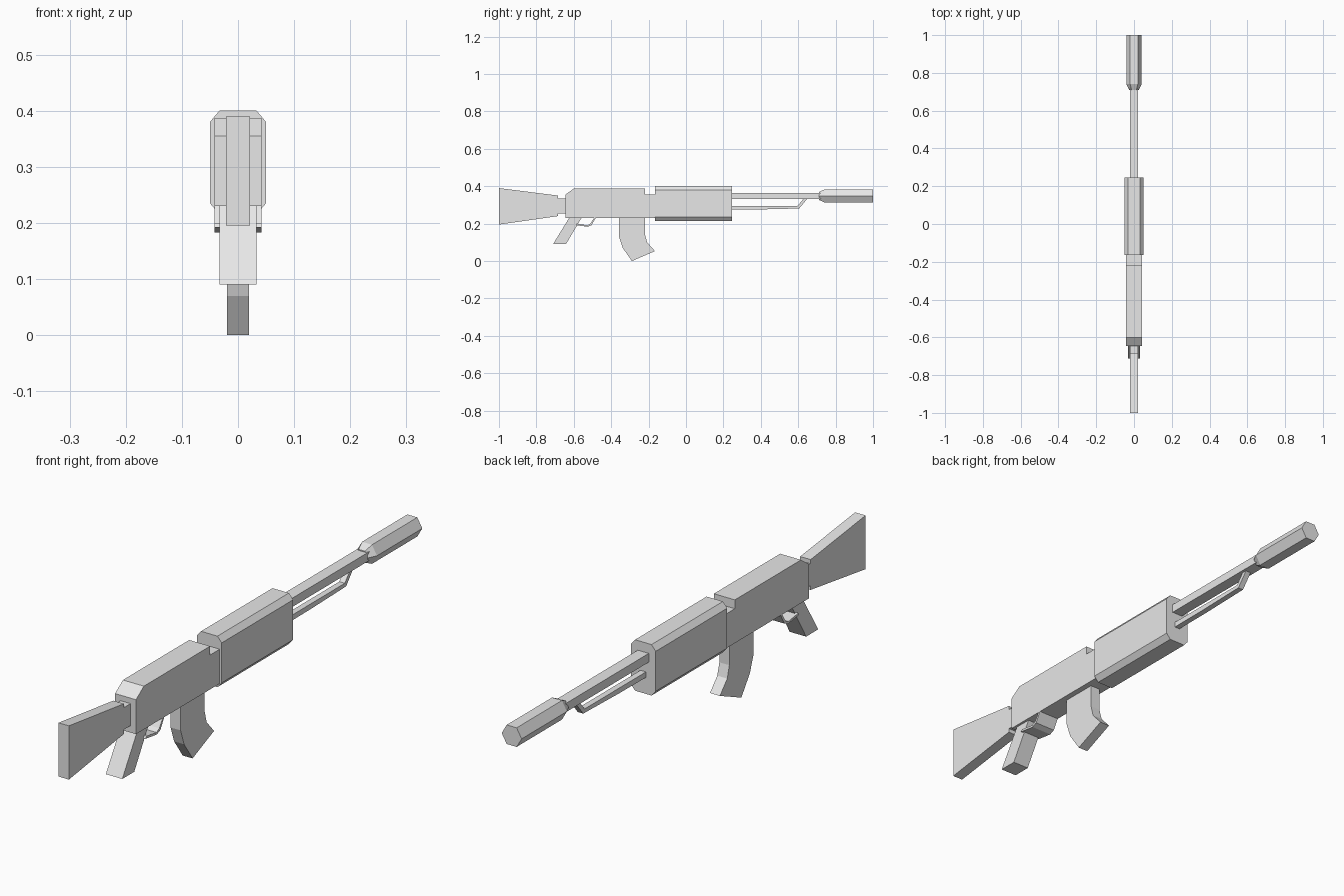
import bpy, bmesh, math
from mathutils import Vector

cube = bpy.data.objects.get("Cube")
if cube:
    bpy.data.objects.remove(cube, do_unlink=True)

grey = bpy.data.materials.new("light_grey")
grey.use_nodes = True
grey.diffuse_color = (0.8, 0.8, 0.8, 1)
grey.node_tree.nodes["Principled BSDF"].inputs["Base Color"].default_value = (0.8, 0.8, 0.8, 1)


def prism(name, points, offset):
    """Extrude a closed polygon of 3D points along an offset vector."""
    bm = bmesh.new()
    face = bm.faces.new([bm.verts.new(p) for p in points])
    new = bmesh.ops.extrude_face_region(bm, geom=[face])
    verts = [g for g in new["geom"] if isinstance(g, bmesh.types.BMVert)]
    bmesh.ops.translate(bm, verts=verts, vec=offset)
    bmesh.ops.recalc_face_normals(bm, faces=bm.faces)
    mesh = bpy.data.meshes.new(name)
    bm.to_mesh(mesh)
    bm.free()
    mesh.materials.append(grey)
    obj = bpy.data.objects.new(name, mesh)
    bpy.context.collection.objects.link(obj)
    return obj


def side_profile(name, half_width, yz):
    """Part drawn in the side plane, extruded across the width."""
    return prism(name, [(-half_width, y, z) for y, z in yz], Vector((2 * half_width, 0, 0)))


def block(name, half_width, y0, y1, z0, z1):
    return side_profile(name, half_width, [(y0, z0), (y1, z0), (y1, z1), (y0, z1)])


# Shoulder stock and its narrow connector
side_profile("stock", 0.021, [(-1, 0.195), (-0.685, 0.24), (-0.685, 0.35), (-1, 0.39)])
block("stock_connector", 0.02, -0.69, -0.64, 0.255, 0.335)

# Receiver with sloped rear top edge, and the lower neck ahead of it
side_profile("receiver", 0.042, [(-0.645, 0.23), (-0.22, 0.23), (-0.22, 0.387),
                                 (-0.6, 0.387), (-0.645, 0.355)])
block("receiver_neck", 0.042, -0.22, -0.16, 0.23, 0.355)

# Handguard with bevelled long edges
half = [(0.033, 0.215), (0.05, 0.235), (0.05, 0.38), (0.033, 0.4)]
section = half + [(-x, z) for x, z in reversed(half)]
prism("handguard", [(x, -0.165, z) for x, z in section], Vector((0, 0.41, 0)))

# Grip, trigger guard and curved magazine
side_profile("grip", 0.033, [(-0.711, 0.09), (-0.642, 0.09), (-0.556, 0.235), (-0.622, 0.235)])
side_profile("trigger_guard", 0.042, [(-0.59, 0.192), (-0.525, 0.183), (-0.505, 0.192), (-0.48, 0.235),
                                      (-0.489, 0.235), (-0.511, 0.2), (-0.527, 0.191), (-0.585, 0.2)])
side_profile("magazine", 0.02, [(-0.358, 0.235), (-0.358, 0.128), (-0.338, 0.07), (-0.289, 0),
                                (-0.166, 0.053), (-0.208, 0.1), (-0.22, 0.144), (-0.22, 0.235)])

# Barrel and the thin rod that bends up to meet it
block("barrel", 0.022, 0.24, 0.73, 0.333, 0.365)
side_profile("lower_rod", 0.011, [(0.24, 0.275), (0.4, 0.276), (0.605, 0.281), (0.65, 0.335),
                                  (0.63, 0.335), (0.597, 0.295), (0.24, 0.295)])

# Hexagonal muzzle, tapered where it joins the barrel
radius, centre_z = 0.04, 0.348
ring = [(radius * math.cos(i * math.pi / 3), radius * math.sin(i * math.pi / 3)) for i in range(6)]
prism("muzzle", [(x, 0.74, centre_z + z) for x, z in ring], Vector((0, 0.26, 0)))
taper = prism("muzzle_taper", [(x, 0.71, centre_z + z) for x, z in ring], Vector((0, 0.03, 0)))
for v in taper.data.vertices:
    if v.co.y < 0.72:
        v.co.x *= 0.65
        v.co.z = centre_z + (v.co.z - centre_z) * 0.6
